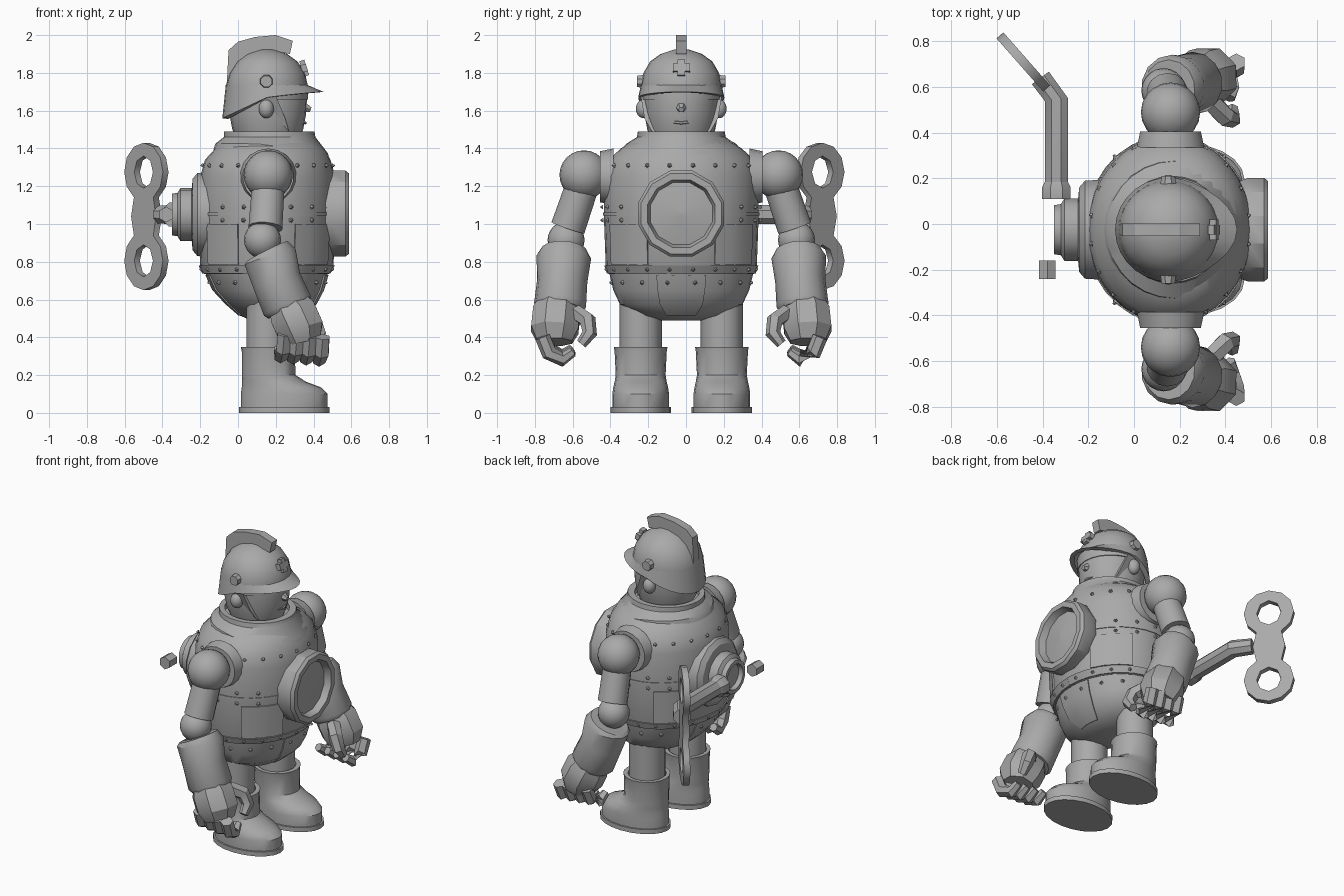
import bpy, bmesh, math
from mathutils import Vector, Matrix

if "Cube" in bpy.data.objects:
    bpy.data.objects.remove(bpy.data.objects["Cube"])

GREY = bpy.data.materials.new("tin_grey")
GREY.diffuse_color = (0.4, 0.4, 0.4, 1)
GREY.use_nodes = True
GREY.node_tree.nodes["Principled BSDF"].inputs["Base Color"].default_value = GREY.diffuse_color
MID_Y = -0.025          # the figure's plane of symmetry


def finish(name, bm, smooth=35):
    bmesh.ops.recalc_face_normals(bm, faces=bm.faces)
    me = bpy.data.meshes.new(name)
    bm.to_mesh(me)
    bm.free()
    me.materials.append(GREY)
    ob = bpy.data.objects.new(name, me)
    ob.location.y = MID_Y
    bpy.context.collection.objects.link(ob)
    if smooth:
        bpy.ops.object.select_all(action='DESELECT')
        ob.select_set(True)
        bpy.context.view_layer.objects.active = ob
        bpy.ops.object.shade_smooth_by_angle(angle=math.radians(smooth))
    return ob


def skin(bm, rings, caps=True, loop=True):
    """Bridge rings of equal length with quads."""
    vs = [[bm.verts.new(p) for p in r] for r in rings]
    n = len(vs[0])
    for a, b in zip(vs, vs[1:]):
        for i in range(n if loop else n - 1):
            j = (i + 1) % n
            bm.faces.new((a[i], a[j], b[j], b[i]))
    if caps:
        bm.faces.new(vs[0])
        bm.faces.new(vs[-1])


def oval(z, x0, x1, ry, y=0, n=24):
    cx, rx = (x0 + x1) / 2, (x1 - x0) / 2
    return [(cx + rx * math.cos(t), y + ry * math.sin(t), z)
            for t in (2 * math.pi * i / n for i in range(n))]


def loft(name, rows, y=0, n=24, smooth=35):
    bm = bmesh.new()
    skin(bm, [oval(*r, y=y, n=n) for r in rows])
    return finish(name, bm, smooth)


def add_tube(bm, pts, radii, n=12):
    pts = [Vector(p) for p in pts]
    rings = []
    for i, p in enumerate(pts):
        d = (pts[min(i + 1, len(pts) - 1)] - pts[max(i - 1, 0)]).normalized()
        u = d.cross(Vector((0, 1, 0)) if abs(d.y) < 0.8 else Vector((0, 0, 1))).normalized()
        v = d.cross(u)
        rings.append([p + radii[i] * (u * math.cos(t) + v * math.sin(t))
                      for t in (2 * math.pi * (k + 0.5) / n for k in range(n))])
    skin(bm, rings)


def tube(name, pts, radii, n=12, smooth=35):
    bm = bmesh.new()
    add_tube(bm, pts, radii, n)
    return finish(name, bm, smooth)


def ball(name, c, r, scale=(1, 1, 1)):
    bm = bmesh.new()
    bmesh.ops.create_uvsphere(bm, u_segments=20, v_segments=12, radius=r,
                              matrix=Matrix.Translation(c) @ Matrix.Diagonal((*scale, 1)))
    return finish(name, bm, 60)


def disc_x(name, prof, z, n=12):
    """Turned part around a front-to-back axis: prof holds (x, radius)."""
    bm = bmesh.new()
    skin(bm, [[(x, r * math.cos(t), z + r * math.sin(t))
               for t in (2 * math.pi * (i + .5) / n for i in range(n))] for x, r in prof])
    return finish(name, bm, 30)


def prism(name, pts, half):
    bm = bmesh.new()
    skin(bm, [[(x, y, z) for x, z in pts] for y in (-half, half)])
    return finish(name, bm, 0)


# Torso and hips: rows of (z, back x, front x, half width)
TORSO = [(.735, -.18, .48, .385), (.78, -.20, .505, .40), (1.05, -.21, .52, .41),
         (1.25, -.20, .515, .41), (1.34, -.175, .49, .385), (1.40, -.12, .455, .32),
         (1.45, -.08, .41, .24)]
HIPS = [(.49, .07, .26, .11), (.515, .01, .34, .22), (.575, -.06, .41, .325),
        (.65, -.13, .45, .36), (.735, -.17, .475, .38)]
loft("torso", TORSO, n=32)
loft("hips", HIPS, n=32)


def surf(rows, z, deg, out=0.0):
    """Point on a lofted shell at a height and an angle from the front."""
    for a, b in zip(rows, rows[1:]):
        if a[0] <= z <= b[0]:
            f = (z - a[0]) / (b[0] - a[0])
            _, x0, x1, ry = [p + (q - p) * f for p, q in zip(a, b)]
            t = math.radians(deg)
            return Vector(((x0 + x1) / 2 + ((x1 - x0) / 2 + out) * math.cos(t),
                           (ry + out) * math.sin(t), z))


def patch(name, rows, zs, a0, a1, out=0.008):
    bm = bmesh.new()
    steps = max(3, int(abs(a1 - a0) / 11))
    angs = [a0 + (a1 - a0) * i / steps for i in range(steps + 1)]
    front = [[surf(rows, z, a, out) for a in angs] for z in zs]
    back = [[surf(rows, z, a, -.01) for a in angs] for z in zs]
    skin(bm, [f + b[::-1] for f, b in zip(front, back)])
    return finish(name, bm)


# Thin plates and seams on the shell
patch("waist_band", TORSO, (.738, .78), 0, 359.9)
patch("chest_seam", TORSO, (1.045, 1.06), 0, 359.9, .005)
patch("hip_front_plate", HIPS, (.515, .575, .65, .73), -20, 20)
patch("hip_back_plate", HIPS, (.515, .575, .65, .73), 160, 200)
for s in (1, -1):
    patch("side_panel", TORSO, (.785, 1.0), 26 * s, 66 * s)
    patch("back_panel", TORSO, (.785, 1.0), 115 * s, 150 * s)

# Rivets in rows around the shell
bm = bmesh.new()
for z, count in ((.76, 20), (1.02, 18), (1.09, 18), (1.31, 20), (.69, 16)):
    rows = HIPS if z < .735 else TORSO
    for i in range(count):
        a = 360 * (i + .5) / count
        p, q = surf(rows, z, a, .004), surf(rows, z, a, .018)
        add_tube(bm, (p, q), (.013, .004), 5)
finish("rivets", bm, 0)

# Collar: a sloping yoke and an upright neck ring
bm = bmesh.new()
rows = ((1.395, -.13, .485, .305), (1.425, -.12, .475, .30), (1.46, -.075, .41, .235),
        (1.49, -.075, .405, .23), (1.49, -.04, .36, .195), (1.45, -.04, .36, .195))
skin(bm, [[(x, y, z - (.05 * max(0, x - .1) / .38 if k < 2 else 0))
           for x, y, z in oval(*r, n=28)] for k, r in enumerate(rows)])
finish("collar", bm)

# Head and face
loft("head", [(1.44, .0, .32, .16), (1.50, -.03, .345, .18), (1.58, -.045, .36, .195),
              (1.66, -.05, .365, .20), (1.74, -.04, .36, .20)], n=24, smooth=50)
tube("nose", ((.34, 0, 1.62), (.385, 0, 1.605)), (.035, .015), 6)
tube("mouth", ((.345, -.04, 1.54), (.357, 0, 1.535), (.345, .04, 1.54)), (.008,) * 3, 5)

# Helmet dome and sweeping brim
loft("helmet", [(1.66, -.065, .37, .21), (1.73, -.065, .37, .215), (1.80, -.045, .355, .20),
                (1.86, -.005, .315, .165), (1.90, .05, .26, .11), (1.925, .12, .19, .035)],
     n=24, smooth=50)
bm = bmesh.new()
rings = [[], [], []]
for i in range(28):
    t = 2 * math.pi * i / 28
    c, s = math.cos(t), math.sin(t)
    f, b = max(c, 0), max(-c, 0)
    top = Vector((.152 + .217 * c, .214 * s, 1.735))
    edge = Vector((.152 + (.235 + .065 * f ** 2) * c, .228 * s,
                   1.67 + .03 * f - .11 * b))
    rings[0].append(top)
    rings[1].append(edge)
    rings[2].append(edge + Vector((-.03 * c, -.03 * s, -.004)))
skin(bm, rings, caps=False)
finish("brim", bm)
prism("crest", [(-.06, 1.73), (-.05, 1.92), (.0, 1.965), (.09, 1.99), (.2, 2.0), (.29, 1.97),
                (.275, 1.9), (.2, 1.915), (.1, 1.91), (.02, 1.86), (-.02, 1.73)], .028)


def plate(name, size, loc, tilt=0):
    bm = bmesh.new()
    bmesh.ops.create_cube(bm, matrix=Matrix.Translation(loc) @ Matrix.Rotation(tilt, 4, 'Y')
                          @ Matrix.Diagonal((*size, 1)))
    return finish(name, bm, 0)


plate("badge_bar", (.03, .09, .04), (.35, 0, 1.825), -.3)
plate("badge_post", (.028, .04, .085), (.35, 0, 1.825), -.3)

# Round chest window and winding hub on the back
disc_x("chest_window", [(.46, .22), (.50, .235), (.57, .235), (.588, .22), (.588, .185),
                        (.545, .17), (.57, .005)], 1.055, 12)
disc_x("winding_hub", [(-.14, .225), (-.215, .22), (-.24, .19), (-.245, .14), (-.305, .14),
                       (-.32, .115), (-.35, .11), (-.35, .085), (-.32, .08)], 1.05, 14)

# Winding key: bent shaft, end collar, loose stub and two-ring handle
tube("key_shaft", ((-.34, .16, 1.05), (-.34, .57, 1.05), (-.41, .665, 1.05)),
     (.055, .055, .05), 8, 30)
tube("key_collar", ((-.34, .135, 1.05), (-.34, .185, 1.05), (-.34, .215, 1.05)),
     (.068, .068, .052), 8, 30)
tube("key_stub", ((-.38, -.215, 1.05), (-.38, -.135, 1.05)), (.042, .042), 6, 0)
outline = [(.1, 0)]
for k, base in ((1, -60), (-1, 120)):
    for i in range(11):
        a = math.radians(base + 30 * i)
        outline.append((.155 * math.cos(a), k * .235 + .155 * math.sin(a)))
    if k == 1:
        outline.append((-.1, 0))
holes = [[(.075 * math.cos(i * math.pi / 4), k * .235 + .085 * math.sin(i * math.pi / 4))
          for i in range(8)] for k in (1, -1)]
cu = bpy.data.curves.new("key_outline", 'CURVE')
cu.dimensions, cu.fill_mode, cu.extrude = '2D', 'BOTH', .02
for loop in [outline] + holes:
    sp = cu.splines.new('POLY')
    sp.points.add(len(loop) - 1)
    sp.use_cyclic_u = True
    for p, (u, v) in zip(sp.points, loop):
        p.co = (u, v, 0, 1)
tmp = bpy.data.objects.new("key_outline", cu)
bpy.context.collection.objects.link(tmp)
bm = bmesh.new()
bm.from_mesh(bpy.data.meshes.new_from_object(
    tmp.evaluated_get(bpy.context.evaluated_depsgraph_get())))
bpy.data.objects.remove(tmp)
d, up = Vector((-.66, .75, 0)).normalized(), Vector((0, 0, 1))
m = Matrix((d, up, d.cross(up))).transposed().to_4x4()
bm.transform(Matrix.Translation((-.485, .735, 1.04)) @ m)
bmesh.ops.remove_doubles(bm, verts=bm.verts, dist=1e-5)
finish("key_handle", bm, 0)

# Paired parts on both sides
for s in (1, -1):
    # Ears, helmet studs and cheek straps
    ball("ear", (.15, .2 * s, 1.61), .05, (.8, .8, 1))
    tube("helmet_stud", ((.15, .2 * s, 1.755), (.15, .235 * s, 1.755)), (.037, .032), 8, 0)
    bm = bmesh.new()
    skin(bm, [[(.10, y * s, 1.68), (.2, y * s, 1.68), (.25, (y - .02) * s, 1.56),
               (.27, (y - .06) * s, 1.49)] for y in (.19, .215)])
    finish("cheek_strap", bm, 0)

    # Arms
    tube("shoulder_socket", ((.16, .36 * s, 1.25), (.16, .43 * s, 1.25)), (.15, .135), 18)
    ball("shoulder", (.16, .515 * s, 1.26), .13)
    tube("upper_arm", ((.16, .525 * s, 1.2), (.145, .6 * s, .98)), (.088, .092), 14)
    ball("elbow", (.13, .61 * s, .915), .098)
    tube("cuff", ((.155, .62 * s, .855), (.17, .622 * s, .825), (.205, .63 * s, .70),
                  (.26, .642 * s, .57), (.27, .644 * s, .545)),
         (.125, .145, .133, .138, .122), 14)
    # Hand with curled fingers
    tube("palm", ((.25, .65 * s, .60), (.29, .66 * s, .53), (.33, .67 * s, .44),
                  (.345, .67 * s, .375)), (.10, .135, .135, .10), 8, 30)
    bm = bmesh.new()
    for i in range(4):
        x, z = .225 + .068 * i, -.006 * i
        add_tube(bm, ((x + .02, .735 * s, .42 + z), (x + .015, .70 * s, .335 + z),
                      (x, .63 * s, .30 + z), (x - .01, .575 * s, .34 + z)),
                 (.04, .042, .038, .026), 6)
    add_tube(bm, ((.34, .56 * s, .53), (.40, .495 * s, .49), (.43, .485 * s, .42),
                  (.43, .53 * s, .365)), (.045, .045, .04, .028), 6)
    finish("fingers", bm, 30)

    # Legs and boots
    y = .215 * s
    tube("leg", ((.155, y, .30), (.155, y, .60)), (.112, .112), 14)
    loft("boot", [(.03, .015, .475, .15), (.10, .015, .475, .15), (.135, .02, .44, .145),
                  (.165, .02, .36, .138), (.20, .02, .305, .132), (.325, .02, .30, .138),
                  (.35, .015, .305, .142), (.35, .04, .275, .118), (.33, .04, .275, .118)],
         y=y, n=20)
    loft("sole", [(0, .005, .485, .16), (.03, .005, .485, .16)], y=y, n=20)
